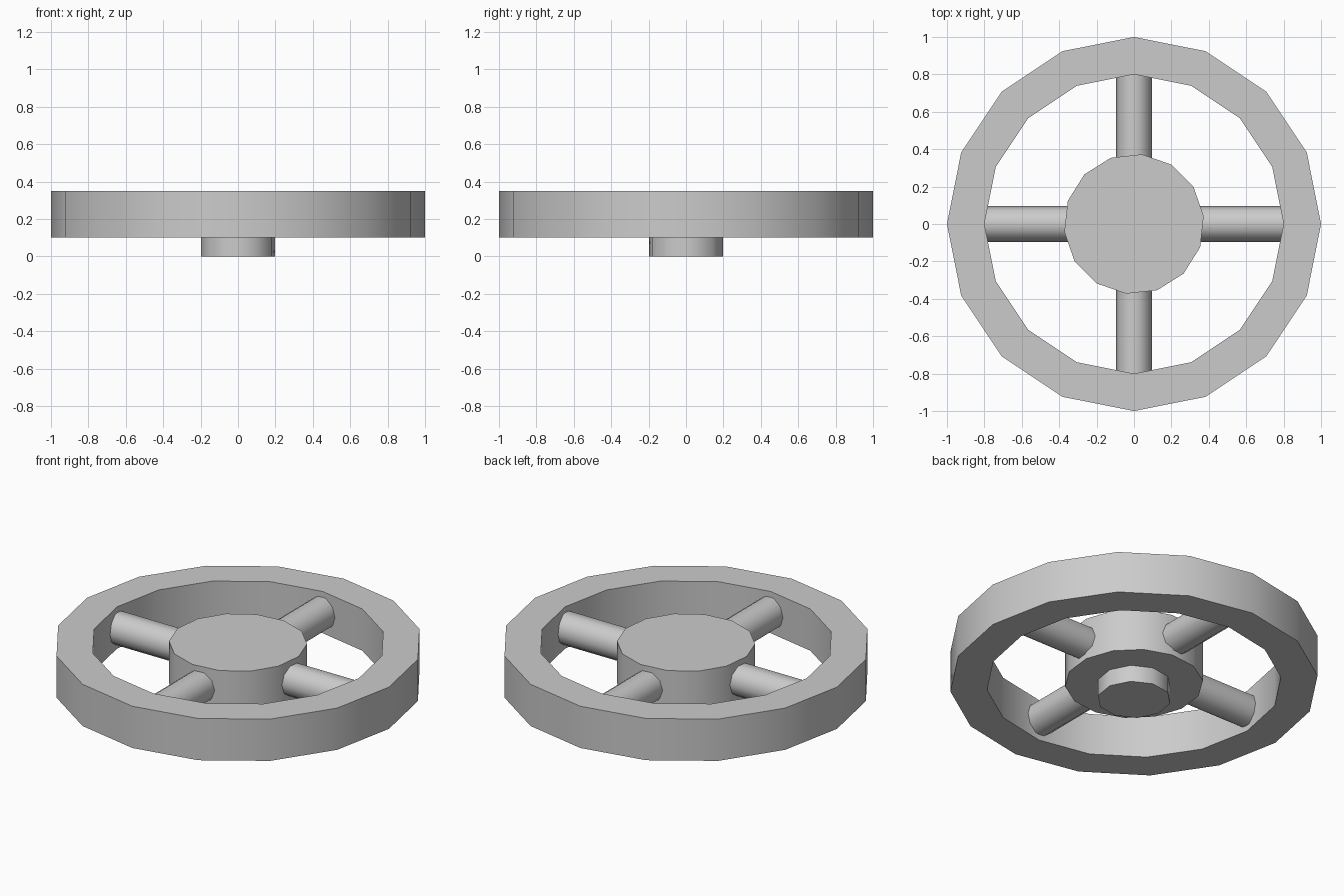
import bpy
import bmesh
from math import radians, pi, cos, sin

cube = bpy.data.objects.get("Cube")
if cube:
    bpy.data.objects.remove(cube, do_unlink=True)

grey = bpy.data.materials.new("plain_grey")
grey.use_nodes = True
colour = (0.6, 0.6, 0.6, 1)
grey.diffuse_color = colour
grey.node_tree.nodes["Principled BSDF"].inputs["Base Color"].default_value = colour


def finish(obj, name):
    """Name, colour and smooth a part, keeping its end edges sharp."""
    obj.name = name
    obj.data.materials.append(grey)
    bpy.ops.object.select_all(action='DESELECT')
    obj.select_set(True)
    bpy.context.view_layer.objects.active = obj
    bpy.ops.object.shade_smooth_by_angle(angle=radians(60))


def cylinder(name, sides, radius, depth, centre, rotation):
    bpy.ops.mesh.primitive_cylinder_add(vertices=sides, radius=radius, depth=depth,
                                        location=centre, rotation=rotation)
    finish(bpy.context.object, name)


def ring(name, sides, outer, inner, bottom, top):
    """Spin a rectangular section into a faceted ring."""
    bm = bmesh.new()
    section = [(inner, bottom), (outer, bottom), (outer, top), (inner, top)]
    loops = [[bm.verts.new((r * cos(a), r * sin(a), z)) for r, z in section]
             for a in (2 * pi * i / sides for i in range(sides))]
    for i, here in enumerate(loops):
        after = loops[(i + 1) % sides]
        for j in range(4):
            k = (j + 1) % 4
            bm.faces.new((here[j], after[j], after[k], here[k]))
    bmesh.ops.recalc_face_normals(bm, faces=bm.faces)
    mesh = bpy.data.meshes.new(name)
    bm.to_mesh(mesh)
    bm.free()
    obj = bpy.data.objects.new(name, mesh)
    bpy.context.collection.objects.link(obj)
    finish(obj, name)


# Outer rim
ring("rim", 16, 1.0, 0.8, 0.1, 0.35)

# Hub and the shaft stub under it, each turned by a quarter of a side
for name, sides, radius, bottom, top in (("hub", 14, 0.375, 0.1, 0.35),
                                         ("shaft_stub", 10, 0.2, 0.0, 0.1)):
    cylinder(name, sides, radius, top - bottom, (0, 0, (bottom + top) / 2),
             (0, 0, -pi / 2 / sides * (1 if sides % 4 else 0)))

# Four round spokes, from inside the hub into the rim
for i, side in enumerate(("left", "back", "right", "front")):
    turn = i * pi / 2
    cylinder(side + "_spoke", 10, 0.095, 0.6, (0.55 * cos(turn), 0.55 * sin(turn), 0.225),
             (0, pi / 2, turn))
